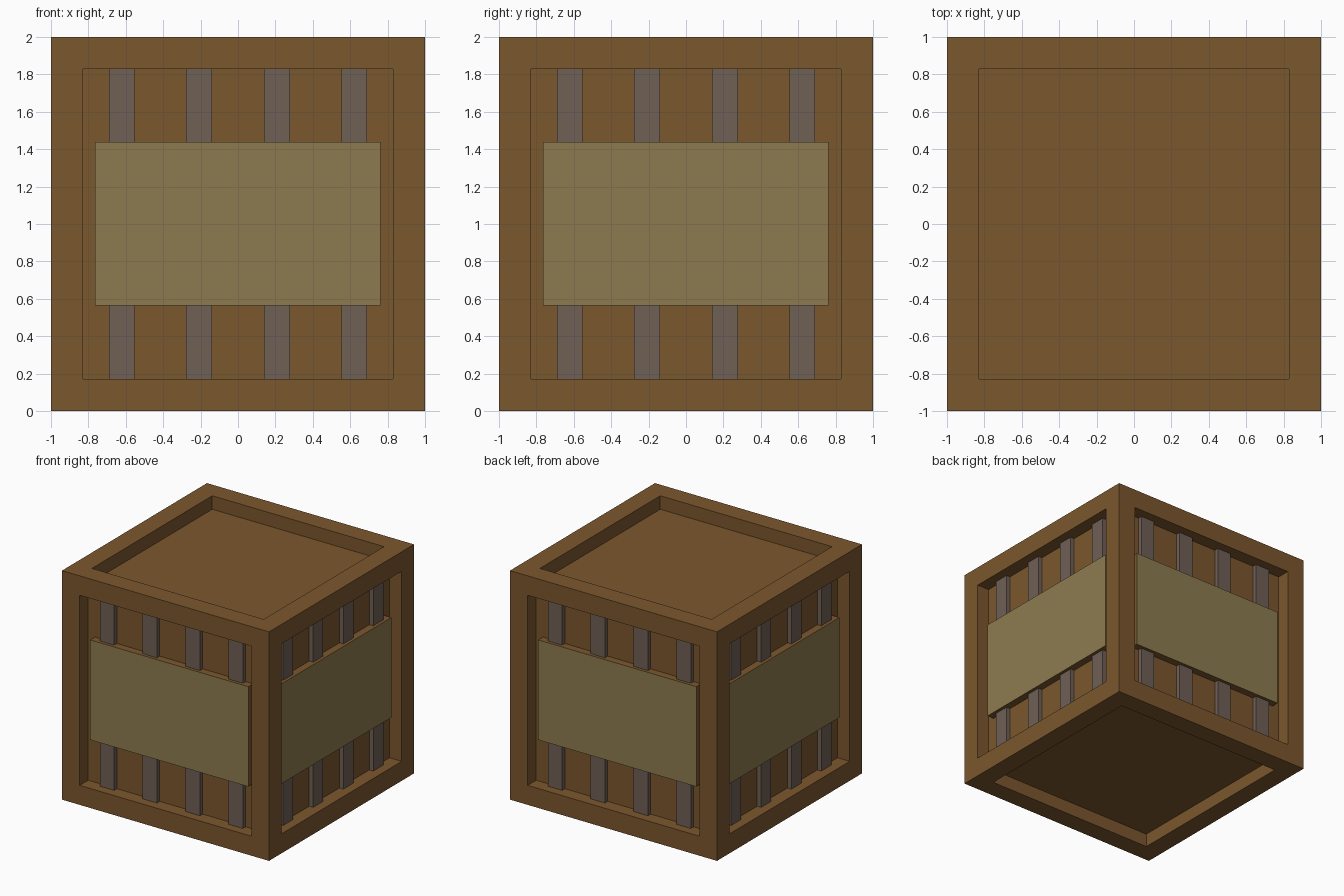
import bpy, bmesh, math
from mathutils import Matrix, Vector

if "Cube" in bpy.data.objects:
    bpy.data.objects.remove(bpy.data.objects["Cube"])


def material(name, rgb):
    m = bpy.data.materials.new(name)
    lin = [((c / 255 + 0.055) / 1.055) ** 2.4 for c in rgb]
    m.diffuse_color = (*lin, 1)
    m.use_nodes = True
    m.node_tree.nodes["Principled BSDF"].inputs["Base Color"].default_value = m.diffuse_color
    return m


wood = material("brown_wood", (123, 87, 45))
grey = material("grey_slat", (111, 96, 85))
olive = material("olive_panel", (141, 123, 80))


def finish(bm, name, mats):
    bmesh.ops.recalc_face_normals(bm, faces=bm.faces)
    me = bpy.data.meshes.new(name)
    for m in mats:
        me.materials.append(m)
    bm.to_mesh(me)
    bm.free()
    ob = bpy.data.objects.new(name, me)
    bpy.context.collection.objects.link(ob)
    return ob


def box(lo, hi, turn):
    lo, hi = Vector(lo), Vector(hi)
    bm = bmesh.new()
    mat = turn @ Matrix.Translation((lo + hi) / 2) @ Matrix.Diagonal((*(hi - lo), 1))
    bmesh.ops.create_cube(bm, size=1, matrix=mat)
    return bm


# crate body: cube with a straight-walled recess on all six sides
RIM, WALL = 0.17, 0.882
bm = bmesh.new()
bmesh.ops.create_cube(bm, size=2, matrix=Matrix.Translation((0, 0, 1)))
bm.normal_update()
panels = list(bm.faces)
bmesh.ops.inset_individual(bm, faces=panels, thickness=RIM, depth=0, use_even_offset=True)
bm.normal_update()
for f in panels:
    n = f.normal.copy()
    floor = bmesh.ops.extrude_discrete_faces(bm, faces=[f])["faces"][0]
    bmesh.ops.translate(bm, verts=floor.verts, vec=n * (WALL - 1))
finish(bm, "crate_body", [wood])

for i, side in enumerate(("front", "right", "back", "left")):
    turn = Matrix.Rotation(i * math.pi / 2, 4, "Z")
    # vertical slats inside the recess
    for k, x in enumerate((-0.622, -0.208, 0.208, 0.622)):
        bm = box((x - 0.069, -0.92, RIM), (x + 0.069, -WALL, 2 - RIM), turn)
        finish(bm, f"{side}_slat_{k + 1}", [grey])
    # wide board: olive face, brown edges
    bm = box((-0.765, -0.948, 0.565), (0.763, -WALL, 1.438), turn)
    bm.normal_update()
    out = turn @ Vector((0, -1, 0))
    for f in bm.faces:
        f.material_index = 1 if f.normal.dot(out) > 0.9 else 0
    finish(bm, f"{side}_board", [wood, olive])
